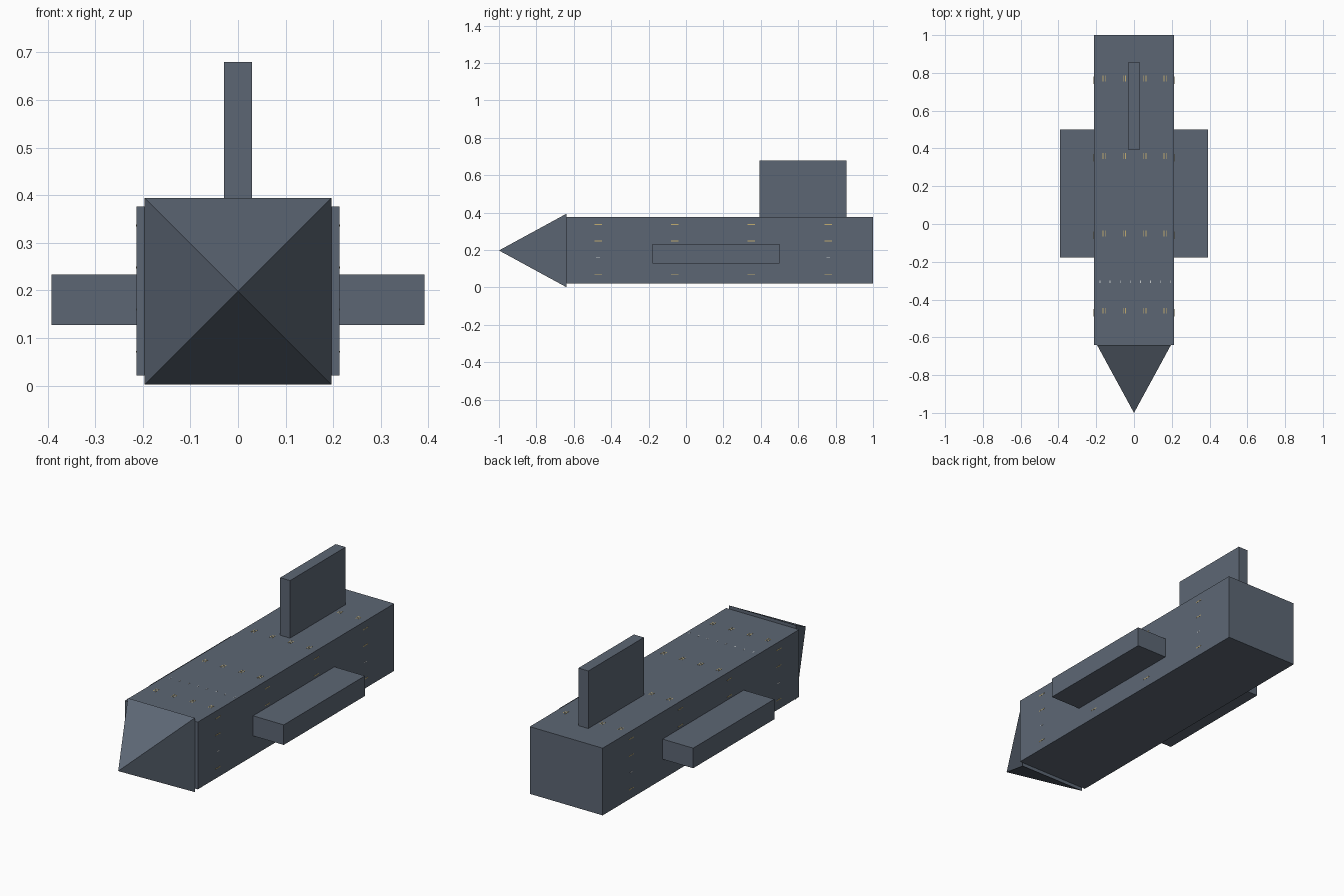
import bpy, bmesh, math
from mathutils import Matrix, Vector

if "Cube" in bpy.data.objects:
    bpy.data.objects.remove(bpy.data.objects["Cube"])


def material(name, rgb):
    m = bpy.data.materials.new(name)
    m.diffuse_color = (*rgb, 1)
    m.use_nodes = True
    m.node_tree.nodes["Principled BSDF"].inputs["Base Color"].default_value = m.diffuse_color
    return m


SLATE = material("slate_hull", (0.108, 0.134, 0.175))
AMBER = material("amber_light", (0.55, 0.42, 0.16))
PALE = material("pale_light", (0.60, 0.62, 0.62))


def finish(name, bm, mat):
    me = bpy.data.meshes.new(name)
    bmesh.ops.recalc_face_normals(bm, faces=bm.faces)
    bm.to_mesh(me)
    bm.free()
    me.materials.append(mat)
    ob = bpy.data.objects.new(name, me)
    bpy.context.collection.objects.link(ob)
    return ob


def add_box(bm, lo, hi):
    lo, hi = Vector(lo), Vector(hi)
    bmesh.ops.create_cube(bm, size=1, matrix=Matrix.Translation((lo + hi) / 2)
                          @ Matrix.Diagonal((*(hi - lo), 1)))


def box(name, lo, hi):
    bm = bmesh.new()
    add_box(bm, lo, hi)
    return finish(name, bm, SLATE)


# Hull and tail fin
box("hull", (-0.213, -0.64, 0.021), (0.213, 1.0, 0.376))
box("tail_fin", (-0.029, 0.393, 0.37), (0.029, 0.857, 0.68))

# Side wings
for side, s in (("left", -1), ("right", 1)):
    a, b = sorted((s * 0.205, s * 0.392))
    box(side + "_wing", (a, -0.178, 0.127), (b, 0.5, 0.233))

# Pyramid nose
bm = bmesh.new()
bmesh.ops.create_cone(bm, cap_ends=True, segments=4, radius1=0.196 * math.sqrt(2),
                      radius2=0, depth=0.36,
                      matrix=Matrix.Translation((0, -0.82, 0.198))
                      @ Matrix.Rotation(math.pi / 2, 4, 'X')
                      @ Matrix.Rotation(math.pi / 4, 4, 'Z'))
bmesh.ops.remove_doubles(bm, verts=bm.verts, dist=1e-5)
finish("nose", bm, SLATE)

# Tiny running lights on the roof and both sides of the hull
amber, pale = bmesh.new(), bmesh.new()
for i in range(4):
    y = -0.46 + 0.41 * i
    for j in range(4):
        x = -0.158 + 0.1075 * j
        for dx in (-0.006, 0.006):
            add_box(amber, (x + dx - 0.002, y - 0.015, 0.375),
                    (x + dx + 0.002, y + 0.015, 0.3768))
        z = 0.071 + 0.0885 * j
        half = 0.01 if j == 1 else 0.02
        for s in (-1, 1):
            a, b = sorted((s * 0.212, s * 0.2138))
            add_box(pale if j == 1 else amber, (a, y - 0.01 - half, z - 0.002),
                    (b, y - 0.01 + half, z + 0.002))
for k in range(8):
    x = -0.18 + 0.0535 * k
    add_box(pale, (x - 0.002, -0.312, 0.375), (x + 0.002, -0.3, 0.3768))
finish("amber_running_lights", amber, AMBER)
finish("pale_running_lights", pale, PALE)
